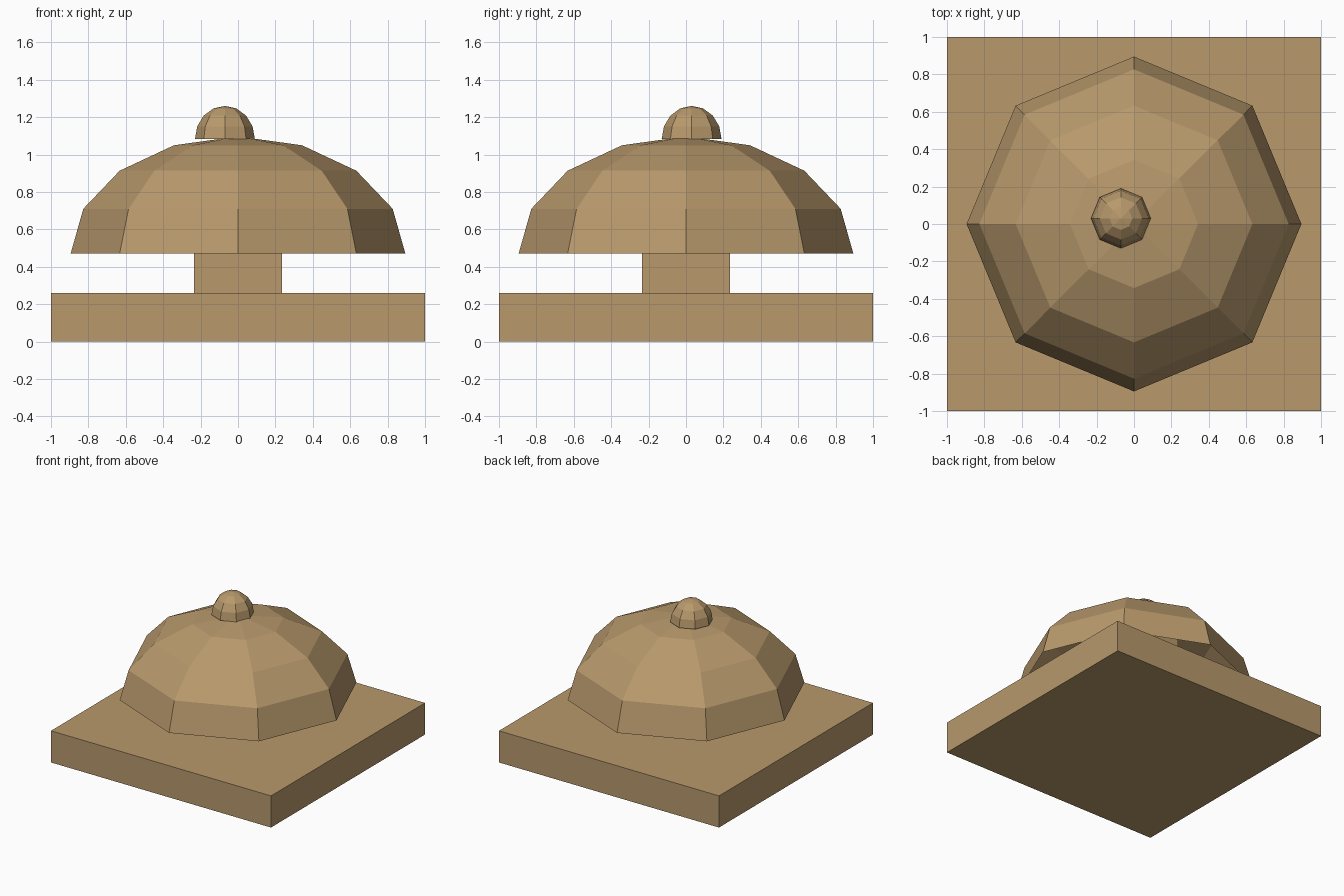
import bpy
import bmesh
import math

if "Cube" in bpy.data.objects:
    bpy.data.objects.remove(bpy.data.objects["Cube"])

tan = bpy.data.materials.new("tan")
tan.diffuse_color = (0.479, 0.319, 0.150, 1)
tan.use_nodes = True
tan.node_tree.nodes["Principled BSDF"].inputs["Base Color"].default_value = tan.diffuse_color


def add_object(name, bm):
    mesh = bpy.data.meshes.new(name)
    bm.normal_update()
    bm.to_mesh(mesh)
    bm.free()
    mesh.materials.append(tan)
    obj = bpy.data.objects.new(name, mesh)
    bpy.context.collection.objects.link(obj)
    return obj


def box(name, half, z0, z1):
    bm = bmesh.new()
    bmesh.ops.create_cube(bm, size=1)
    for v in bm.verts:
        v.co = (v.co.x * 2 * half, v.co.y * 2 * half, z0 if v.co.z < 0 else z1)
    return add_object(name, bm)


def dome(name, x, y, z, radius, height, sides=8, rings=4):
    """Open low-poly half sphere with a corner pointing along +x."""
    bm = bmesh.new()
    loops = []
    for i in range(rings):
        a = math.pi / 2 * i / rings
        r = radius * math.cos(a)
        loops.append([bm.verts.new((x + r * math.cos(math.tau * k / sides),
                                    y + r * math.sin(math.tau * k / sides),
                                    z + height * math.sin(a)))
                      for k in range(sides)])
    top = bm.verts.new((x, y, z + height))
    for k in range(sides):
        n = (k + 1) % sides
        for lo, hi in zip(loops, loops[1:]):
            bm.faces.new((lo[k], lo[n], hi[n], hi[k]))
        bm.faces.new((loops[-1][k], loops[-1][n], top))
    return add_object(name, bm)


# Square slab and the post that carries the dome
box("base_slab", 1.0, 0.0, 0.26)
box("post", 0.235, 0.26, 1.0)

# Faceted dome and the small off-centre knob on top
dome("dome", 0, 0, 0.47, 0.895, 0.627)
dome("top_knob", -0.07, 0.03, 1.083, 0.16, 0.177)
